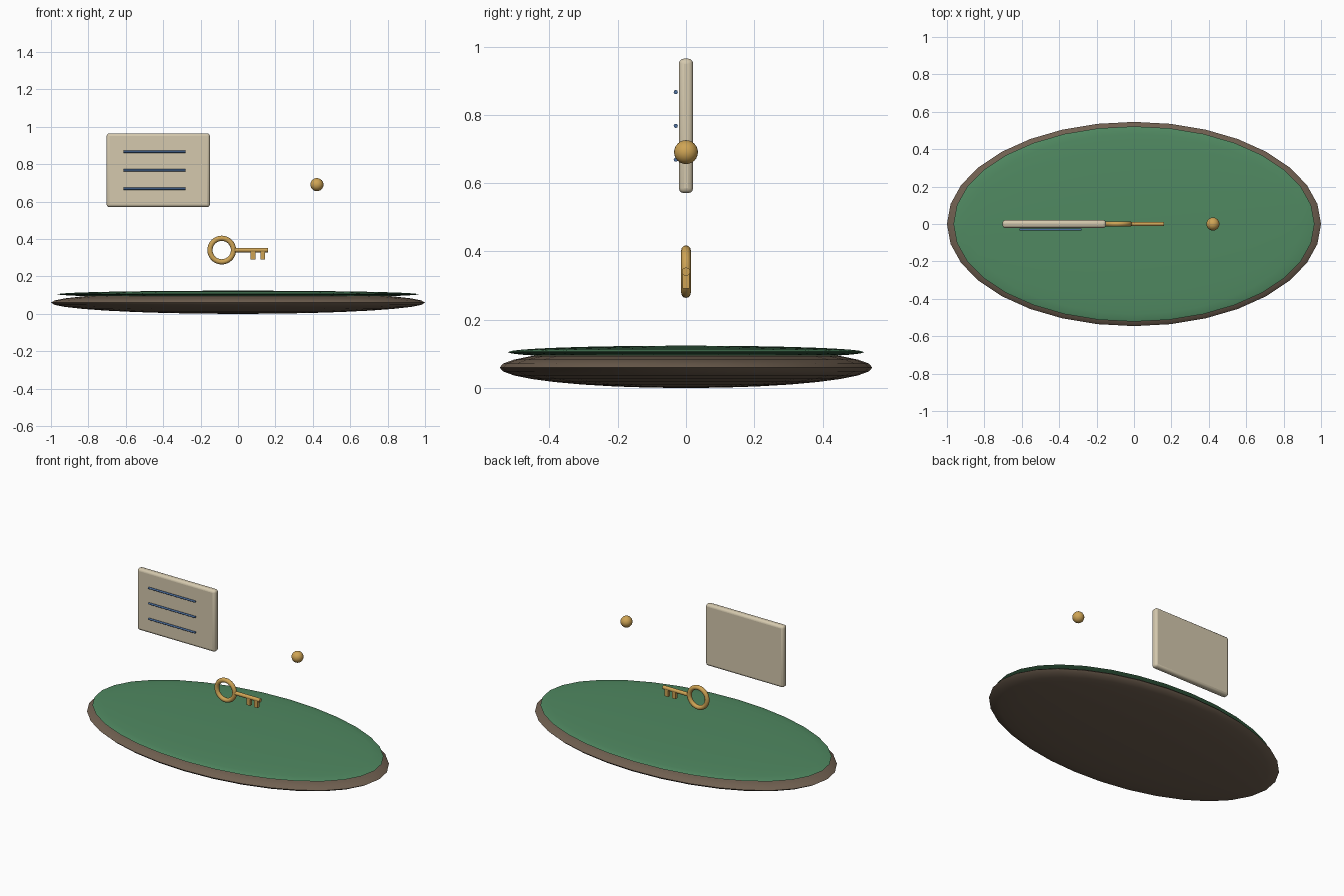
import bpy, math

if "Cube" in bpy.data.objects:
    bpy.data.objects.remove(bpy.data.objects["Cube"])

def mat(name, col):
    m = bpy.data.materials.new(name)
    m.diffuse_color = (*col, 1)
    m.use_nodes = True
    m.node_tree.nodes["Principled BSDF"].inputs["Base Color"].default_value = m.diffuse_color
    return m

SOIL = mat("soil", (0.16, 0.115, 0.08))
GREEN = mat("green", (0.08, 0.25, 0.12))
PAPER = mat("paper", (0.66, 0.58, 0.42))
INK = mat("ink", (0.08, 0.17, 0.36))
BRASS = mat("brass", (0.62, 0.37, 0.09))

def finish(name, m, smooth=True):
    o = bpy.context.object
    o.name = name
    o.data.materials.append(m)
    bpy.ops.object.transform_apply(location=False, rotation=True, scale=True)
    if smooth:
        bpy.ops.object.shade_smooth_by_angle(angle=math.radians(35))
    return o

def ball(name, loc, scale, m, seg=32, rings=16):
    bpy.ops.mesh.primitive_uv_sphere_add(segments=seg, ring_count=rings, radius=1, location=loc)
    bpy.context.object.scale = scale
    return finish(name, m)

def rod(name, x0, x1, y, z, r, m):
    bpy.ops.mesh.primitive_cylinder_add(vertices=16, radius=r, depth=x1 - x0,
        location=((x0 + x1) / 2, y, z), rotation=(0, math.pi / 2, 0))
    return finish(name, m)

def box(name, x0, x1, hy, z0, z1, m, bevel):
    bpy.ops.mesh.primitive_cube_add(size=1, location=((x0 + x1) / 2, 0, (z0 + z1) / 2))
    bpy.context.object.scale = (x1 - x0, 2 * hy, z1 - z0)
    o = finish(name, m, False)
    if bevel:
        b = o.modifiers.new("bevel", 'BEVEL')
        b.width = bevel
        b.segments = 3
        bpy.ops.object.shade_smooth_by_angle(angle=math.radians(35))
    return o

# Oval base with a green top layer
ball("base", (0, 0, 0.06), (1, 0.546, 0.06), SOIL)
ball("green_top", (0, 0, 0.105), (0.965, 0.522, 0.019), GREEN)

# Note card with three written lines
box("card", -0.703, -0.15, 0.021, 0.571, 0.965, PAPER, 0.015)
for i, z in enumerate((0.867, 0.768, 0.669)):
    rod(f"card_line_{i + 1}", -0.612, -0.281, -0.03, z, 0.006, INK)

# Key: ring bow, shaft and two teeth
bpy.ops.mesh.primitive_torus_add(major_segments=32, minor_segments=12, major_radius=0.063,
    minor_radius=0.014, location=(-0.087, 0, 0.341), rotation=(math.pi / 2, 0, 0))
finish("key_bow", BRASS)
rod("key_shaft", -0.03, 0.16, 0, 0.341, 0.012, BRASS)
for i, x in enumerate((0.068, 0.12)):
    box(f"key_tooth_{i + 1}", x, x + 0.025, 0.01, 0.292, 0.341, BRASS, 0)

# Small floating ball
ball("small_ball", (0.422, 0, 0.691), (0.035,) * 3, BRASS, 24, 12)
